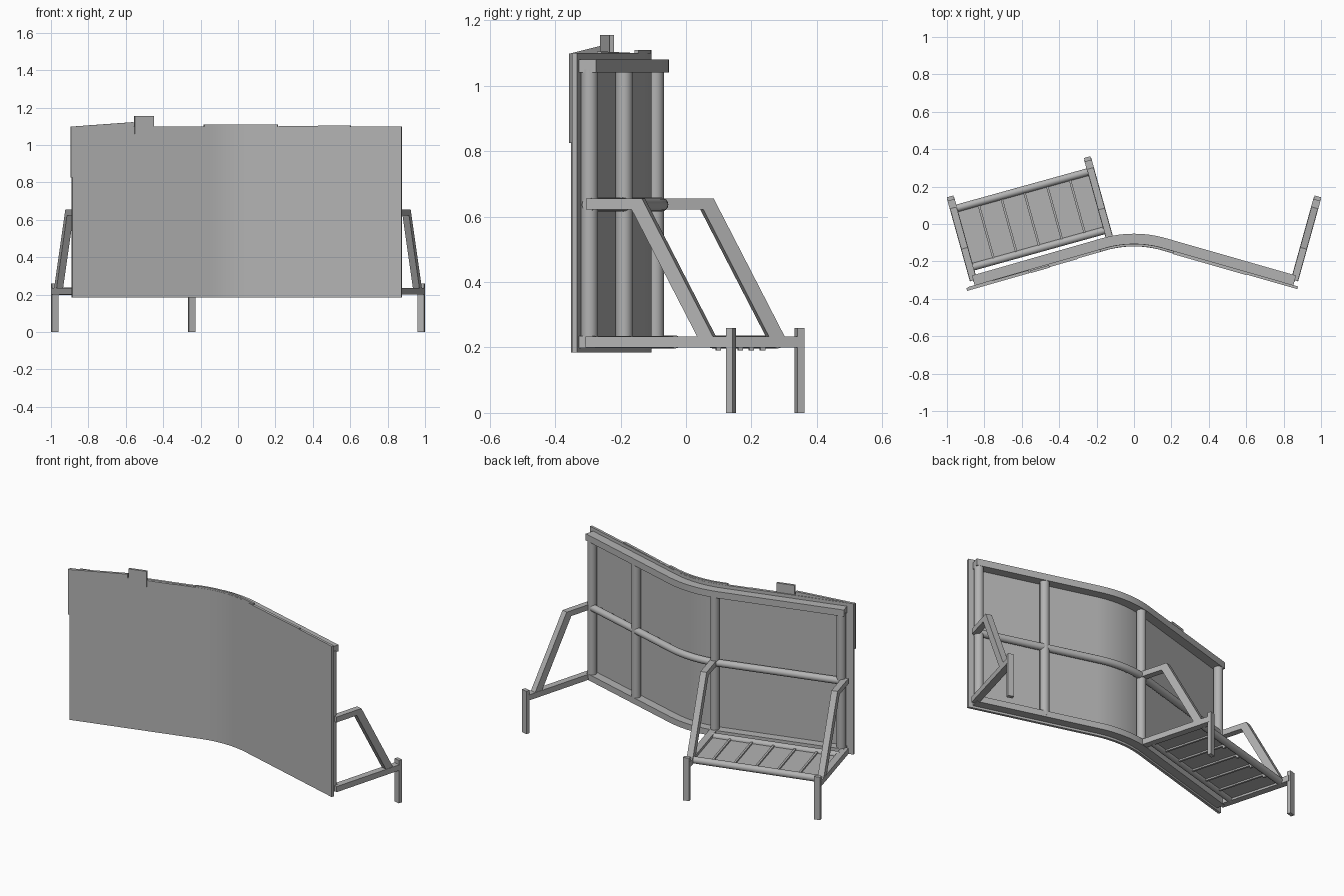
import bpy, bmesh, math
from mathutils import Vector

if "Cube" in bpy.data.objects:
    bpy.data.objects.remove(bpy.data.objects["Cube"])

BEND = math.radians(16)      # turn of each wing
RAD, APEX = 0.55, -0.12      # bend radius and front apex of the sheet
XB = RAD * math.sin(BEND)
SUP = math.radians(15.5)     # splay of supports and walkway

grey = bpy.data.materials.new("grey_metal")
grey.diffuse_color = (0.45, 0.45, 0.45, 1)
grey.use_nodes = True
grey.node_tree.nodes["Principled BSDF"].inputs["Base Color"].default_value = grey.diffuse_color


def finish(name, bm):
    bmesh.ops.recalc_face_normals(bm, faces=bm.faces[:])
    me = bpy.data.meshes.new(name)
    bm.to_mesh(me)
    bm.free()
    me.materials.append(grey)
    ob = bpy.data.objects.new(name, me)
    bpy.context.collection.objects.link(ob)
    bpy.context.view_layer.objects.active = ob
    ob.select_set(True)
    bpy.ops.object.shade_smooth_by_angle(angle=math.radians(35))
    ob.select_set(False)
    return ob


def wall_point(x, o, z):
    """Point at offset o behind the sheet's front surface."""
    a = math.asin(max(-XB, min(XB, x)) / RAD)
    y = APEX - RAD + RAD * math.cos(a) - max(0, abs(x) - XB) * math.tan(BEND)
    return Vector((x + o * math.sin(a), y + o * math.cos(a), z))


def loft(name, rings):
    bm = bmesh.new()
    vs = [[bm.verts.new(p) for p in r] for r in rings]
    n = len(vs[0])
    for a, b in zip(vs, vs[1:]):
        for i in range(n):
            bm.faces.new((a[i], a[(i + 1) % n], b[(i + 1) % n], b[i]))
    bm.faces.new(vs[0])
    bm.faces.new(vs[-1])
    return finish(name, bm)


def stations(xa, xb):
    arc = [RAD * math.sin(BEND * i / 8) for i in range(-8, 9)]
    return [xa] + [x for x in arc if xa < x < xb] + [xb]


def slab(name, xa, xb, o1, o2, z1, z2, z2b=None):
    """Box following the bent wall, with an optional sloping top."""
    z2b = z2 if z2b is None else z2b
    rings = []
    for x in stations(xa, xb):
        t = z2 + (z2b - z2) * (x - xa) / (xb - xa)
        rings.append([wall_point(x, o, z) for o, z in ((o1, z1), (o2, z1), (o2, t), (o1, t))])
    return loft(name, rings)


def circle(r, n=16):
    return [(r * math.cos(2 * math.pi * i / n), r * math.sin(2 * math.pi * i / n)) for i in range(n)]


# Bent face sheet with overlapping patch plates
slab("face_sheet", -0.885, 0.873, 0, 0.015, 0.185, 1.10)
slab("left_edge_patch", -0.893, -0.56, -0.004, 0.012, 0.825, 1.098, 1.122)
slab("top_tab", -0.553, -0.452, -0.006, 0.008, 1.06, 1.156)
slab("middle_patch", -0.18, 0.21, 0.001, 0.014, 1.05, 1.109)
slab("right_patch", 0.21, 0.60, -0.003, 0.012, 0.93, 1.10, 1.105)
slab("left_patch", -0.56, -0.30, -0.003, 0.012, 0.62, 1.10)

# Frame behind the sheet
slab("top_rail", -0.848, 0.848, 0.015, 0.068, 1.04, 1.08)
slab("bottom_rail", -0.848, 0.848, 0.015, 0.066, 0.198, 0.235)
loft("middle_rail", [[wall_point(x, 0.045 + a, 0.637 + b) for a, b in circle(0.021)]
                     for x in stations(-0.848, 0.848)])
for name, x in (("left_post", -0.825), ("inner_post", -0.12), ("right_mid_post", 0.455), ("right_post", 0.825)):
    c = wall_point(x, 0.041, 0)
    loft(name, [[c + Vector((a, b, z)) for a, b in circle(0.026)] for z in (0.21, 1.05)])


# Splayed supports: local t runs backwards along the beam, 0 at the leg
def support(name, lx, ly, side):
    back = Vector((side * math.sin(SUP), math.cos(SUP), 0))
    across = Vector((back.y, -back.x, 0))

    def prism(part, profile, w):
        loft(name + part, [[Vector((lx, ly, z)) + back * t + across * s for t, z in profile]
                           for s in (-w / 2, w / 2)])
    prism("_leg", [(-0.011, 0), (0.011, 0), (0.011, 0.26), (-0.011, 0.26)], 0.036)
    prism("_beam", [(-0.455, 0.2), (0, 0.2), (0, 0.234), (-0.455, 0.234)], 0.04)
    prism("_brace", [(-0.455, 0.622), (-0.31, 0.622), (-0.10, 0.23), (-0.05, 0.23),
                     (-0.277, 0.655), (-0.455, 0.655)], 0.036)


support("left_support", -0.98, 0.137, -1)
support("inner_support", -0.2475, 0.347, -1)
support("right_support", 0.98, 0.137, 1)

# Walkway between the left and inner supports
U = Vector((math.cos(SUP), math.sin(SUP), 0))
V = Vector((-math.sin(SUP), math.cos(SUP), 0))
ORIGIN = Vector((-0.98, 0.137, 0))
LENGTH = 0.762


def walk_box(name, u1, u2, v1, v2, z1, z2):
    loft(name, [[ORIGIN + U * u + V * v + Vector((0, 0, z))
                 for v, z in ((v1, z1), (v2, z1), (v2, z2), (v1, z2))] for u in (u1, u2)])


for name, v in (("walkway_back_pipe", -0.06), ("walkway_front_pipe", -0.385)):
    loft(name, [[ORIGIN + U * u + V * (v + a) + Vector((0, 0, 0.217 + b))
                 for a, b in circle(0.02)] for u in (0.01, LENGTH - 0.01)])
walk_box("walkway_floor", 0.01, LENGTH - 0.01, -0.385, -0.06, 0.212, 0.217)
for i in range(5):
    u = 0.135 + 0.1265 * i
    walk_box("walkway_bar", u - 0.006, u + 0.006, -0.37, -0.075, 0.203, 0.226)
    walk_box("walkway_bar_tab", u - 0.006, u + 0.006, -0.085, -0.07, 0.19, 0.21)
